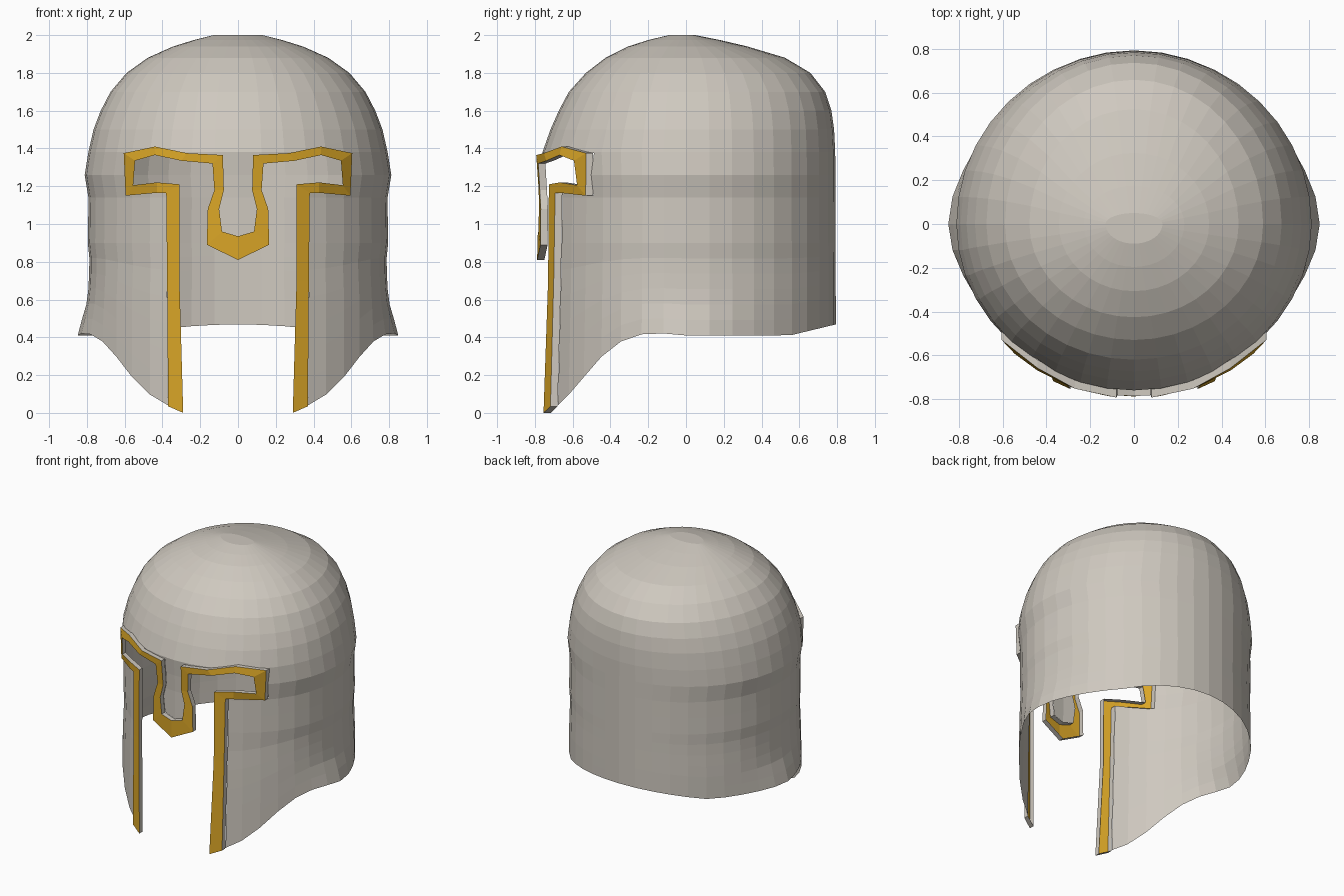
import bpy, bmesh, math
from mathutils import Vector

if "Cube" in bpy.data.objects:
    bpy.data.objects.remove(bpy.data.objects["Cube"])


def material(name, rgb):
    m = bpy.data.materials.new(name)
    m.diffuse_color = (*rgb, 1)
    m.use_nodes = True
    m.node_tree.nodes["Principled BSDF"].inputs["Base Color"].default_value = m.diffuse_color
    return m


steel = material("pale_steel", (0.62, 0.58, 0.52))
gold = material("gold", (0.70, 0.38, 0.02))


def interp(table, v):
    """Piecewise linear lookup in a list of (key, value)."""
    if v <= table[0][0]:
        return table[0][1]
    for (k0, a), (k1, b) in zip(table, table[1:]):
        if v <= k1:
            return a + (b - a) * (v - k0) / (k1 - k0)
    return table[-1][1]


# Helmet silhouettes: half width, front depth, back depth by height; hem height by depth
WIDTH = [(0, .79), (.6, .795), (.8, .785), (.95, .80), (1.1, .785), (1.28, .815), (1.5, .765),
         (1.67, .70), (1.8, .59), (1.9, .45), (1.96, .29), (2, .13)]
FRONT = [(0, .77), (.8, .75), (1.2, .745), (1.38, .76), (1.55, .70), (1.7, .62), (1.8, .53),
         (1.9, .40), (1.96, .26), (2, .09)]
BACK = [(0, .795), (1.4, .79), (1.57, .78), (1.72, .73), (1.81, .65), (1.875, .54),
        (1.92, .40), (1.96, .25), (2, .05)]
HEM = [(-.71, 0), (-.62, .09), (-.47, .27), (-.4, .35), (-.28, .41), (-.17, .425),
       (0, .41), (.55, .41), (.8, .47)]


def shell_point(angle, z):
    s, c = math.sin(angle), math.cos(angle)
    flare = .055 * max(0, 1 - z / .6 if z > .42 else .3) / .3 * abs(s) ** 14
    depth = interp(FRONT, z) if c > 0 else interp(BACK, z)
    return Vector(((interp(WIDTH, z) + flare) * s, -depth * c, z))


def front_y(x, z):
    return -interp(FRONT, z) * math.sqrt(max(0, 1 - (x / interp(WIDTH, z)) ** 2))


# Trim outline, right half: edge on the shell and edge on the face opening
SHELL_EDGE = [(0, .935), (.085, .96), (.10, 1.08), (.075, 1.18), (.08, 1.365), (.27, 1.375),
              (.44, 1.41), (.605, 1.375), (.595, 1.15), (.43, 1.165), (.38, 1.165),
              (.375, .7), (.37, .035)]
OPEN_EDGE = [(0, .81), (.165, .89), (.16, 1.08), (.125, 1.18), (.135, 1.32), (.30, 1.335),
             (.44, 1.365), (.545, 1.335), (.555, 1.205), (.43, 1.22), (.31, 1.21),
             (.31, .7), (.29, 0)]


def mirrored(path):
    return [(-x, z) for x, z in reversed(path[1:])] + path


def inside(poly, x, z):
    hit = False
    for (x0, z0), (x1, z1) in zip(poly, poly[1:] + poly[:1]):
        if (z0 > z) != (z1 > z) and x < x0 + (x1 - x0) * (z - z0) / (z1 - z0):
            hit = not hit
    return hit


def finish(name, bm, mats):
    me = bpy.data.meshes.new(name)
    bm.to_mesh(me)
    bm.free()
    for m in mats:
        me.materials.append(m)
    ob = bpy.data.objects.new(name, me)
    bpy.context.collection.objects.link(ob)
    return ob


# Helmet shell: rings from the hem to the crown
SIDES, LOW, MID = 40, 6, .9
UPPER = [1.02, 1.14, 1.26, 1.38, 1.5, 1.6, 1.7, 1.8, 1.88, 1.94, 1.975, 2.0]
bm = bmesh.new()
columns = []
for i in range(SIDES):
    a = 2 * math.pi * i / SIDES
    hem = interp(HEM, shell_point(a, .4).y)
    zs = [hem + (MID - hem) * k / LOW for k in range(LOW + 1)] + UPPER
    columns.append([bm.verts.new(shell_point(a, z)) for z in zs])
for i in range(SIDES):
    p, q = columns[i], columns[(i + 1) % SIDES]
    for k in range(len(p) - 1):
        bm.faces.new((p[k], q[k], q[k + 1], p[k + 1]))
bm.faces.new([c[-1] for c in columns])

# Face opening: slice the front along the outline, then remove the faces inside it
outline = mirrored(SHELL_EDGE[:-1] + [(.37, -.3)])
for (x0, z0), (x1, z1) in zip(outline, outline[1:]):
    faces = []
    for f in bm.faces:
        xs, zs = [v.co.x for v in f.verts], [v.co.z for v in f.verts]
        if (f.calc_center_median().y < -.2
                and max(xs) > min(x0, x1) - .01 and min(xs) < max(x0, x1) + .01
                and max(zs) > min(z0, z1) - .01 and min(zs) < max(z0, z1) + .01):
            faces.append(f)
    geom = set(faces) | {e for f in faces for e in f.edges} | {v for f in faces for v in f.verts}
    bmesh.ops.bisect_plane(bm, geom=list(geom), dist=1e-5, plane_co=(x0, 0, z0),
                           plane_no=(z1 - z0, 0, x0 - x1))
gone = []
for f in bm.faces:
    c = f.calc_center_median()
    if c.y < -.2 and inside(outline, c.x, c.z):
        gone.append(f)
bmesh.ops.delete(bm, geom=gone, context='FACES')
bmesh.ops.recalc_face_normals(bm, faces=bm.faces[:])
finish("helmet_shell", bm, [steel])

# Raised trim: gold face with steel sides running back to the shell
RAISE = .038
bm = bmesh.new()
rows = []
for (xs, zs), (xo, zo) in zip(mirrored(SHELL_EDGE), mirrored(OPEN_EDGE)):
    ys, yo = front_y(xs, zs), front_y(xo, zo)
    rows.append([bm.verts.new(p) for p in ((xs, ys, zs), (xs, ys - RAISE, zs),
                                           (xo, yo - RAISE, zo), (xo, yo, zo))])
for r, s in zip(rows, rows[1:]):
    for k in range(3):
        f = bm.faces.new((r[k], r[k + 1], s[k + 1], s[k]))
        f.material_index = 1 if k == 1 else 0
for f in bm.faces:
    f.normal_update()
if sum(f.normal.y for f in bm.faces if f.material_index) > 0:
    bmesh.ops.reverse_faces(bm, faces=bm.faces[:])
# Steel ends at the cheek tips
for r in (rows[0], rows[-1]):
    f = bm.faces.new(r)
    f.normal_update()
    if f.normal.z > 0:
        f.normal_flip()
finish("face_trim", bm, [steel, gold])
